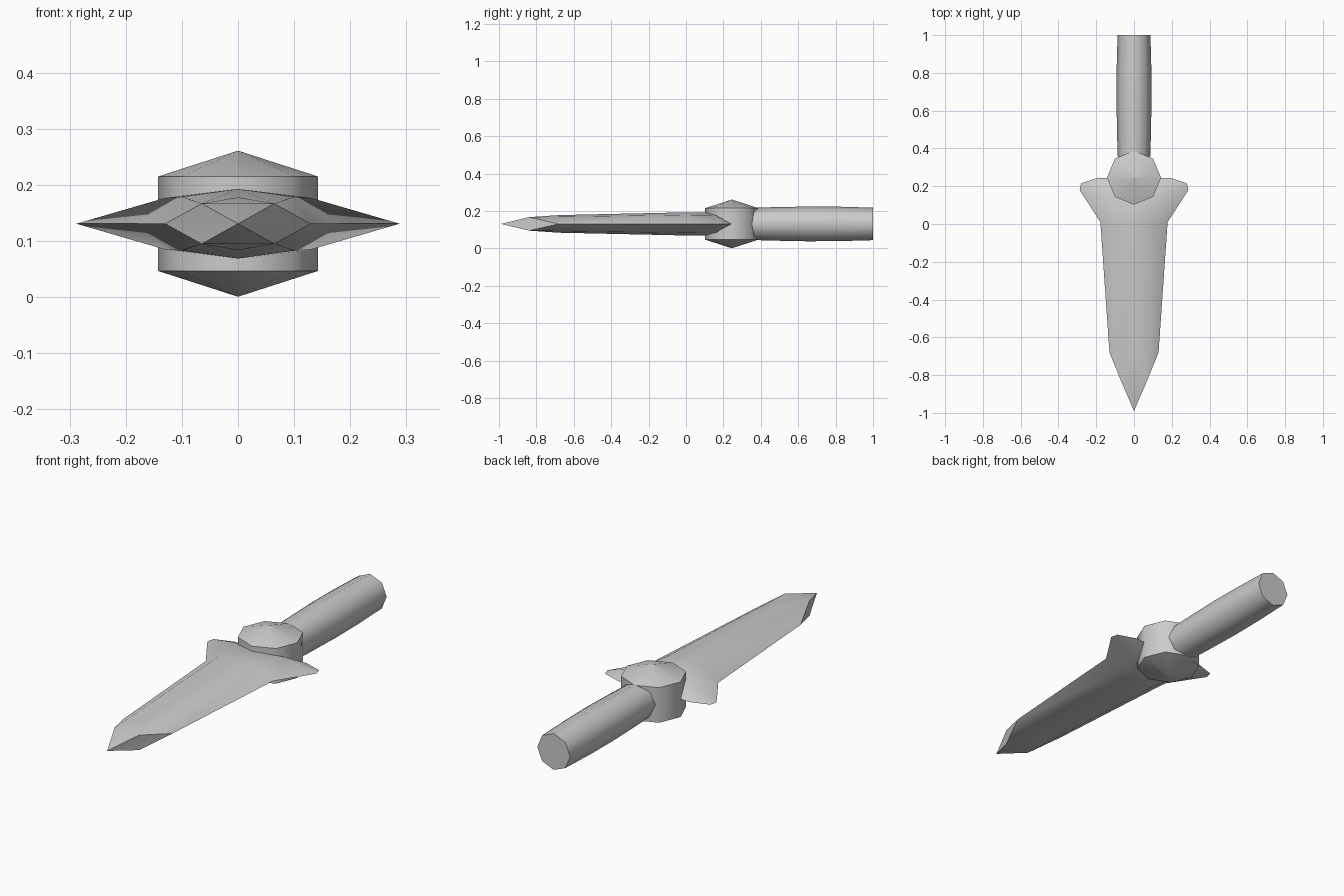
import bpy, bmesh, math

if "Cube" in bpy.data.objects:
    bpy.data.objects.remove(bpy.data.objects["Cube"])

ZC = 0.131  # height of the dagger's long axis


def finish(name, bm, angle):
    bmesh.ops.remove_doubles(bm, verts=bm.verts, dist=1e-5)
    bmesh.ops.recalc_face_normals(bm, faces=bm.faces)
    mesh = bpy.data.meshes.new(name)
    bm.to_mesh(mesh)
    bm.free()
    ob = bpy.data.objects.new(name, mesh)
    bpy.context.collection.objects.link(ob)
    bpy.ops.object.select_all(action='DESELECT')
    ob.select_set(True)
    bpy.context.view_layer.objects.active = ob
    bpy.ops.object.shade_smooth_by_angle(angle=math.radians(angle))
    return ob


# Blade with flared guard: one quarter, reflected in x and z
edge = [(0.13, -0.68, 0), (0.178, 0.01, 0), (0.288, 0.18, 0)]
bevel = [(0.065, -0.84, 0.036), (0.1, 0.0, 0.048), (0.13, 0.16, 0.046)]
ridge = [(0, -0.68, 0.047), (0, 0.0, 0.062), (0, 0.1, 0.062)]
tip = (0, -0.99, 0)
corner, shoulder, back = (0.28, 0.215, 0), (0.19, 0.245, 0), (0, 0.235, 0)

bm = bmesh.new()
for sx in (1, -1):
    for sz in (1, -1):
        def face(*pts):
            bm.faces.new([bm.verts.new((sx * x, y, ZC + sz * z)) for x, y, z in pts])
        for i in range(2):
            face(edge[i], edge[i + 1], bevel[i + 1], bevel[i])
            face(bevel[i], bevel[i + 1], ridge[i + 1], ridge[i])
        mid = (0, bevel[0][1], bevel[0][2])
        face(tip, edge[0], bevel[0])
        face(tip, bevel[0], mid)
        face(mid, bevel[0], ridge[0])
        face(edge[2], corner, bevel[2])
        face(corner, shoulder, bevel[2])
        face(bevel[2], shoulder, back)
        face(bevel[2], back, ridge[2])
finish("blade_and_guard", bm, 50)


def loft(name, rings, n, axis, angle):
    """Skin round n-sided rings (position, radius) along y or z."""
    bm = bmesh.new()
    loops = []
    for p, r in rings:
        loop = []
        for k in range(n):
            a = 2 * math.pi * k / n
            u, v = r * math.cos(a), r * math.sin(a)
            loop.append(bm.verts.new((u, p, ZC + v) if axis == 'y' else (u, 0.245 + v, p)))
        loops.append(loop)
    for a, b in zip(loops, loops[1:]):
        for k in range(n):
            bm.faces.new((a[k], a[(k + 1) % n], b[(k + 1) % n], b[k]))
    bm.faces.new(loops[0])
    bm.faces.new(loops[-1])
    return finish(name, bm, angle)


# Faceted knot joining guard and grip
loft("knot", [(0.001, 0.0005), (0.047, 0.143), (0.215, 0.143), (0.261, 0.0005)], 8, 'z', 60)
# Slightly swollen grip with flat butt
loft("grip", [(0.30, 0.084), (0.45, 0.089), (0.65, 0.093), (0.82, 0.092), (1.0, 0.087)], 8, 'y', 60)
